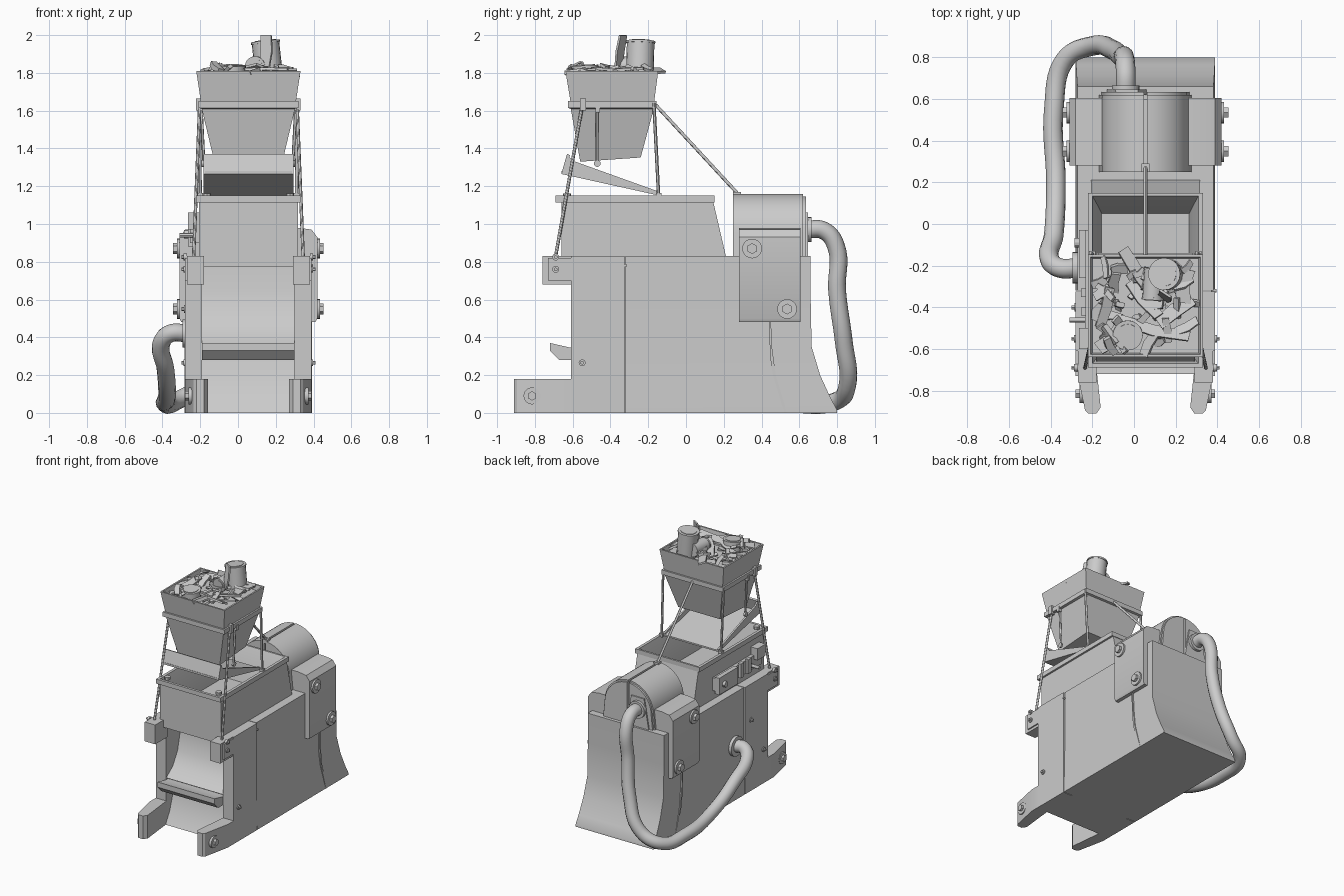
import bpy, bmesh, math, random
from mathutils import Vector, Euler, Matrix

if "Cube" in bpy.data.objects:
    bpy.data.objects.remove(bpy.data.objects["Cube"])

random.seed(7)
CX = 0.055  # centre line of the machine body


def make(name, verts, faces):
    bm = bmesh.new()
    vs = [bm.verts.new(v) for v in verts]
    for f in faces:
        bm.faces.new([vs[i] for i in f])
    bmesh.ops.recalc_face_normals(bm, faces=bm.faces)
    me = bpy.data.meshes.new(name)
    bm.to_mesh(me)
    bm.free()
    ob = bpy.data.objects.new(name, me)
    bpy.context.collection.objects.link(ob)
    return ob


def skin(name, rings):
    """Closed skin through rings of equal length, capped at both ends."""
    n = len(rings[0])
    faces = [list(range(n)), [(len(rings) - 1) * n + i for i in range(n)]]
    for k in range(len(rings) - 1):
        for i in range(n):
            j = (i + 1) % n
            faces.append([k * n + i, k * n + j, (k + 1) * n + j, (k + 1) * n + i])
    return make(name, [v for r in rings for v in r], faces)


def prism(name, pts, axis, a, b):
    put = {'x': lambda p, t: (t, p[0], p[1]), 'y': lambda p, t: (p[0], t, p[1]),
           'z': lambda p, t: (p[0], p[1], t)}[axis]
    return skin(name, [[put(p, t) for p in pts] for t in (a, b)])


def box(name, x0, x1, y0, y1, z0, z1):
    return prism(name, [(x0, y0), (x1, y0), (x1, y1), (x0, y1)], 'z', z0, z1)


def loft(name, rects):
    """Rectangular sections: z, x half width, y0, y1."""
    return skin(name, [[(CX - h, y0, z), (CX + h, y0, z), (CX + h, y1, z), (CX - h, y1, z)]
                       for z, h, y0, y1 in rects])


def rod(name, p, q, r, n=12, r2=None):
    p, q = Vector(p), Vector(q)
    rot = Vector((0, 0, 1)).rotation_difference(q - p).to_matrix()
    circ = [rot @ Vector((math.cos(2 * math.pi * i / n), math.sin(2 * math.pi * i / n), 0)) for i in range(n)]
    return skin(name, [[p + c * r for c in circ], [q + c * (r2 or r) for c in circ]])


def bolt(name, s, d, y, z, r, out):
    """Washer and hex head on a side face at distance d from the centre."""
    X = lambda t: (CX + s * t, y, z)
    rod(name + "_washer", X(d - .01), X(d + out * .4), r, 20)
    rod(name + "_head", X(d), X(d + out), r * .55, 6)


# Main tank with flared base
loft("tank", [(0, .335, -.32, .80), (.015, .335, -.32, .80), (.08, .333, -.32, .765), (.2, .33, -.32, .71),
              (.35, .327, -.32, .665), (.6, .327, -.32, .66), (.83, .327, -.32, .66)])

# Front cavity with curved chute and outlet lip
prism("chute", [(-.3, 0), (-.62, 0), (-.57, .08), (-.53, .2), (-.51, .30), (-.61, .36), (-.53, .42), (-.47, .52),
                (-.44, .65), (-.43, .8), (-.3, .8)], 'x', -.2, .31)
prism("outlet_lip", [(-.72, .37), (-.72, .33), (-.67, .28), (-.5, .28), (-.5, .36), (-.61, .345)], 'x', -.19, .30)

# Side walls, legs, lugs, boxes and their bolts, mirrored
for s in (-1, 1):
    side = "left" if s < 0 else "right"
    X = lambda d: CX + s * d
    box(side + "_wall", X(.335), X(.245), -.61, -.325, 0, .83)
    prism(side + "_leg", [(X(.335), -.6), (X(.335), -.68), (X(.29), -.895), (X(.275), -.91), (X(.235), -.91),
                          (X(.215), -.88), (X(.245), -.6)], 'z', 0, .18)
    box(side + "_lug", X(.325), X(.235), -.76, -.6, .68, .83)
    box(side + "_lug_plate", X(.335), X(.32), -.73, -.6, .70, .82)
    # flared seam strip at the back of the tank
    prism(side + "_seam", [(.44, .48), (.45, .48), (.455, .35), (.475, .2), (.535, 0), (.52, 0), (.46, .2),
                           (.445, .3)], 'x', X(.32), X(.337))
    # pump side box with chamfered top
    prism(side + "_pump_box", [(X(.19), .48), (X(.355), .48), (X(.365), .5), (X(.365), .93), (X(.335), .97),
                               (X(.27), .98), (X(.19), .98)], 'y', .28, .605)
    bolt(side + "_upper_bolt", s, .365, .35, .87, .052, .033)
    bolt(side + "_lower_bolt", s, .365, .535, .55, .052, .033)
    bolt(side + "_wall_bolt", s, .335, -.55, .265, .018, .02)
    bolt(side + "_lug_bolt_a", s, .335, -.69, .825, .018, .02)
    bolt(side + "_lug_bolt_b", s, .335, -.69, .76, .018, .02)
    bolt(side + "_leg_bolt", s, .305, -.815, .09, .045, .03)
    # struts and hangers of the hopper
    rod(side + "_front_strut", (X(.257), -.545, 1.65), (X(.29), -.69, .83), .009)
    rod(side + "_rear_strut", (X(.26), -.17, 1.64), (X(.255), -.145, 1.15), .009)
    rod(side + "_tray_hanger", (X(.25), -.47, 1.62), (X(.235), -.47, 1.31), .008)
    box(side + "_front_clamp", X(.245), X(.277), -.56, -.53, 1.60, 1.665)
    box(side + "_hanger_clamp", X(.245), X(.27), -.48, -.455, 1.59, 1.63)
    rod(side + "_hanger_foot", (X(.232), -.47, 1.32), (X(.247), -.47, 1.32), .018)
    box(side + "_strut_foot", X(.24), X(.27), -.16, -.13, 1.14, 1.165)
    # lid bolts
    rod(side + "_lid_bolt", (X(.22), -.63, 1.14), (X(.22), -.63, 1.162), .022, 8)
    # tray side cheek
    prism(side + "_tray_cheek", [(-.63, 1.37), (-.66, 1.265), (-.14, 1.15), (-.14, 1.17), (-.6, 1.335)],
          'x', X(.225), X(.238))

# Upper feed box with an open funnel under the lid
loft("feed_box", [(.775, .262, -.66, .224), (1.115, .262, -.66, .145), (1.115, .277, -.69, .15),
                  (1.15, .277, -.69, .15), (1.15, .255, -.67, .135), (1.05, .23, -.64, .09), (.9, .21, -.6, .05)])

# Sloping feeder tray
prism("tray_floor", [(-.66, 1.28), (-.66, 1.265), (-.14, 1.15), (-.14, 1.162)], 'x', CX - .23, CX + .23)
prism("tray_front", [(-.63, 1.37), (-.66, 1.265), (-.645, 1.265), (-.615, 1.365)], 'x', CX - .238, CX + .238)

# Hopper with band and thin rim
hopper = loft("hopper", [(1.34, .18, -.56, -.24), (1.61, .247, -.61, -.17), (1.615, .265, -.625, -.155),
                         (1.65, .265, -.625, -.155), (1.65, .252, -.612, -.168), (1.81, .276, -.638, -.147),
                         (1.81, .264, -.626, -.159), (1.77, .255, -.62, -.165)])
for v in hopper.data.vertices:  # outlet is cut at a slight slope
    if v.co.z < 1.35:
        v.co.z += .012 if v.co.y > -.4 else -.01
rod("rear_stay", (CX, -.16, 1.63), (CX, .27, 1.165), .009)
box("stay_foot", CX - .02, CX + .02, .25, .29, 1.14, 1.17)

# Arched pump housing in two halves with a central slot
for s in (-1, 1):
    arch = [(CX + s * .008, .8), (CX + s * .008, 1.158)]
    arch += [(CX + s * .21 * math.sin(a), .95 + .208 * math.cos(a))
             for a in [math.radians(7 + i * 83 / 10) for i in range(11)]]
    arch.append((CX + s * .225, .8))
    prism("pump_half", arch, 'y', .25, .62)
    rim = [(CX + (x - CX) * .95, .95 + (z - .95) * .94) for x, z in arch]
    prism("pump_end", rim, 'y', .61, .635)
box("pump_core", CX - .02, CX + .02, .27, .6, .8, 1.13)
prism("hose_flange", [(-.13, .83), (.06, .83), (.02, 1.06), (-.09, 1.06)], 'y', .62, .645)
rod("hose_collar_top", (-.04, .63, .97), (-.04, .665, .97), .066, 24)
rod("hose_collar_side", (-.26, -.21, .42), (-.295, -.21, .42), .075, 24)

# Hanging hose from pump to the tank side
cu = bpy.data.curves.new("hose", 'CURVE')
cu.dimensions = '3D'
cu.bevel_depth, cu.bevel_resolution, cu.resolution_u, cu.use_fill_caps = .047, 4, 8, True
path = [(-.04, .63, .97), (-.04, .73, .965), (-.045, .795, .88), (-.06, .80, .65), (-.10, .835, .38),
        (-.2, .855, .15), (-.33, .79, .06), (-.385, .55, .05), (-.375, .2, .10), (-.385, -.05, .24),
        (-.405, -.17, .37), (-.36, -.21, .42), (-.26, -.21, .42)]
sp = cu.splines.new('BEZIER')
sp.bezier_points.add(len(path) - 1)
for bp, p in zip(sp.bezier_points, path):
    bp.co = p
    bp.handle_left_type = bp.handle_right_type = 'AUTO'
bpy.context.collection.objects.link(bpy.data.objects.new("hose", cu))

# Valve panel on the left of the feed box
box("valve_panel", -.235, -.2, -.6, -.03, .90, 1.0)
box("valve_cover", -.265, -.23, -.26, -.03, .88, 1.01)
box("valve_block", -.265, -.2, -.6, -.5, .97, 1.06)
for y in (-.42, -.33):
    box("valve_bracket", -.255, -.23, y - .02, y + .02, .90, 1.01)
rod("valve_lever", (-.2, -.46, .94), (-.31, -.46, .94), .012)
rod("valve_knob", (-.26, -.09, .945), (-.285, -.09, .945), .022)
bolt("left_tank_bolt", -1, .33, -.4, .55, .02, .025)
rod("right_tank_pin", (.37, -.32, .78), (.397, -.32, .78), .008)

# Scrap heap: cans with sunken lids, planks, bent sheets and lumps
def can(p, q, r):
    p, q = Vector(p), Vector(q)
    d = (q - p).normalized()
    rod("scrap_can", p, q, r, 20)
    for c in (p, q):
        rod("can_rim", c - d * .008, c + d * .004, r * 1.06, 20)
    rod("can_lid", q, q + d * .008, r * .8, 20)


can((.165, -.245, 1.78), (.145, -.24, 1.965), .073)
can((-.03, -.53, 1.76), (-.03, -.535, 1.835), .068)
can((.10, -.22, 1.84), (.09, -.36, 1.835), .05)


def piece(name, loc, size, rot):
    sx, sy, sz = [v / 2 for v in size]
    k = random.uniform(-.6, .6) * sy
    m = Matrix.Translation(loc) @ Euler(rot).to_matrix().to_4x4()
    prof = [(-sx, -sy), (0, -sy + k), (sx, -sy * .8), (sx, sy), (0, sy + k), (-sx, sy * .8)]
    skin(name, [[m @ Vector((x, y, z)) for x, y in prof] for z in (-sz, sz)])


piece("tall_plank", (.145, -.345, 1.915), (.17, .07, .012), (.1, -1.42, .9))
for x, y, ln, a in [(.02, -.23, .26, -1.0), (.1, -.5, .34, -.25), (-.14, -.4, .2, 1.3), (.25, -.3, .16, 1.4),
                    (-.12, -.55, .14, .7), (.2, -.42, .2, .6), (.05, -.36, .22, -.9)]:
    piece("scrap_sheet", (x, y, 1.815 + random.uniform(-.01, .015)), (ln, random.uniform(.03, .08), .014),
          (random.uniform(-.4, .4), random.uniform(-.25, .25), a))
for i in range(48):
    loc = (random.uniform(-.17, .28), random.uniform(-.59, -.2), random.uniform(1.775, 1.83))
    piece("scrap_lump", loc, (random.uniform(.04, .12), random.uniform(.025, .05), random.uniform(.01, .03)),
          [random.uniform(-.6, .6), random.uniform(-.6, .6), random.uniform(0, 6.28)])

# Smooth curved parts, keep hard edges
bpy.ops.object.select_all(action='DESELECT')
for ob in bpy.context.scene.objects:
    if ob.type == 'MESH':
        ob.select_set(True)
        bpy.context.view_layer.objects.active = ob
bpy.ops.object.shade_smooth_by_angle(angle=math.radians(30))
